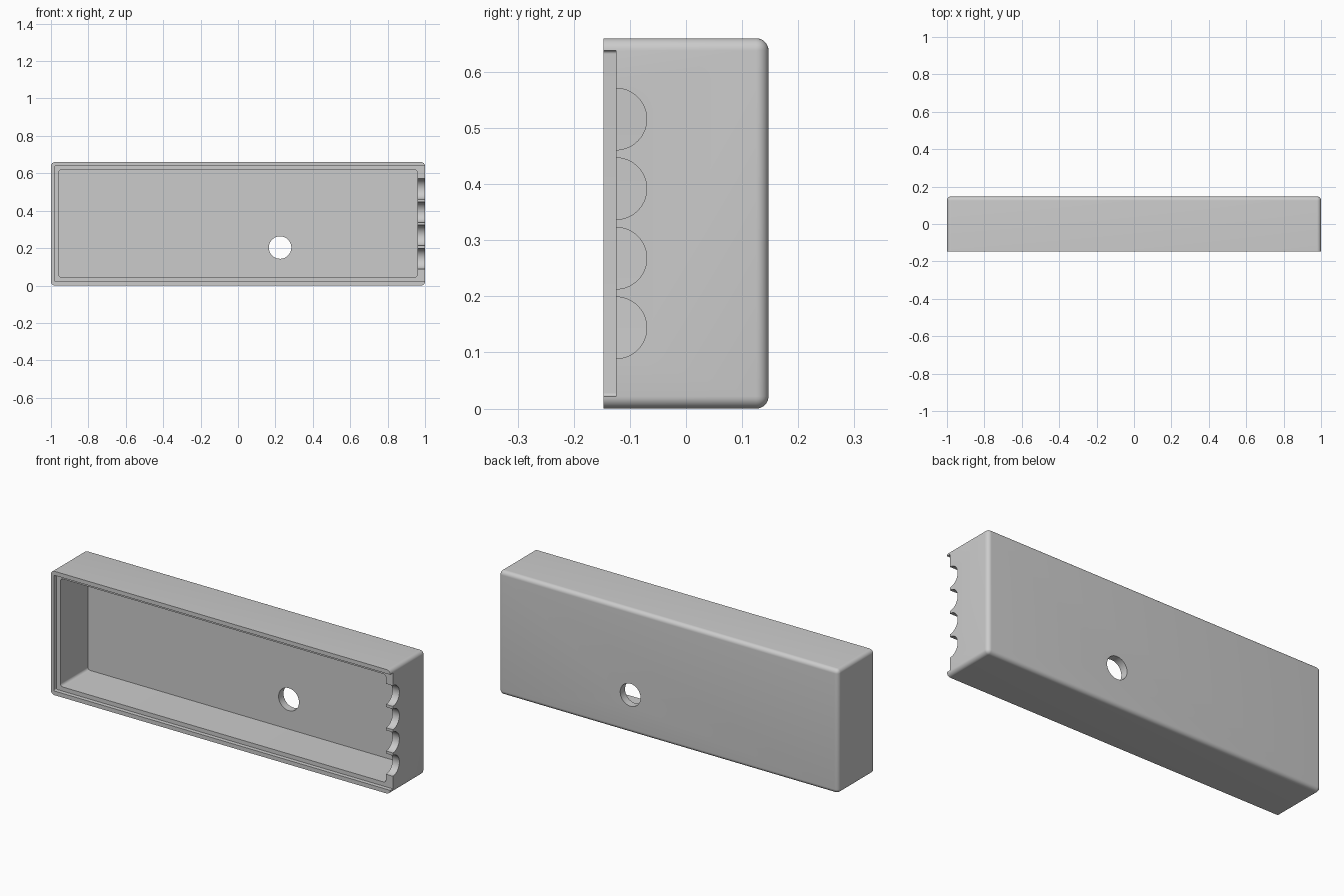
import bpy
import bmesh
import math
from mathutils import Matrix

if "Cube" in bpy.data.objects:
    bpy.data.objects.remove(bpy.data.objects["Cube"], do_unlink=True)

WIDTH, DEPTH, HEIGHT = 2.0, 0.294, 0.66
FRONT, BACK = -DEPTH / 2, DEPTH / 2
LIP, WALL = 0.022, 0.041
LEDGE = FRONT + LIP


def add_object(name, bm):
    bmesh.ops.recalc_face_normals(bm, faces=bm.faces)
    mesh = bpy.data.meshes.new(name)
    bm.to_mesh(mesh)
    bm.free()
    obj = bpy.data.objects.new(name, mesh)
    bpy.context.collection.objects.link(obj)
    return obj


def rounded_box(name, low, high, radius, round_back=False):
    """Box with its depth-wise edges rounded, and optionally its back rim."""
    bm = bmesh.new()
    bmesh.ops.create_cube(bm, size=1)
    for v in bm.verts:
        v.co = [h if c > 0 else l for c, l, h in zip(v.co, low, high)]
    edges = []
    for e in bm.edges:
        a, b = (v.co.y for v in e.verts)
        if abs(a - b) > 0.001 or (round_back and min(a, b) > high[1] - 0.001):
            edges.append(e)
    bmesh.ops.bevel(bm, geom=edges, offset=radius, offset_type='OFFSET',
                    segments=8, profile=0.5, affect='EDGES')
    return add_object(name, bm)


def cylinder(name, center, radius, length, axis):
    bm = bmesh.new()
    bmesh.ops.create_cone(
        bm, cap_ends=True, segments=64, radius1=radius, radius2=radius, depth=length,
        matrix=Matrix.Translation(center) @ Matrix.Rotation(math.pi / 2, 4, axis))
    return add_object(name, bm)


# Tray body, open to the front
tray = rounded_box("tray_body", (-1, FRONT, 0), (1, BACK, HEIGHT), LIP, True)

# Main cavity, cover ledge running out through one end, and back hole
cutters = [
    rounded_box("cavity_cutter", (-1 + WALL, FRONT - 0.1, WALL + 0.003),
                (1 - WALL, BACK - WALL, HEIGHT - WALL), 0.015),
    rounded_box("ledge_cutter", (-1 + LIP * 0.8, FRONT - 0.1, LIP),
                (1.1, LEDGE, HEIGHT - LIP), 0.006),
    cylinder("hole_cutter", (0.225, BACK, 0.203), 0.06, 0.2, 'X'),
]

# Row of half-round notches in the end wall
for i in range(4):
    cutters.append(cylinder(f"notch_cutter_{i + 1}", (1, LEDGE, 0.144 + i * 0.124),
                            0.055, 0.2, 'Y'))

for cutter in cutters:
    cutter.hide_render = True
    mod = tray.modifiers.new(cutter.name, 'BOOLEAN')
    mod.operation = 'DIFFERENCE'
    mod.solver = 'EXACT'
    mod.object = cutter

# Bake the cuts and discard the cutters
bpy.context.view_layer.update()
graph = bpy.context.evaluated_depsgraph_get()
final_mesh = bpy.data.meshes.new_from_object(tray.evaluated_get(graph))
tray.modifiers.clear()
tray.data = final_mesh
for cutter in cutters:
    bpy.data.objects.remove(cutter, do_unlink=True)

# Plain grey plastic
grey = bpy.data.materials.new("plain_grey")
grey.use_nodes = True
color = (0.6, 0.6, 0.6, 1)
grey.diffuse_color = color
grey.node_tree.nodes["Principled BSDF"].inputs["Base Color"].default_value = color
tray.data.materials.clear()
tray.data.materials.append(grey)

bpy.ops.object.select_all(action='DESELECT')
tray.select_set(True)
bpy.context.view_layer.objects.active = tray
bpy.ops.object.shade_smooth_by_angle(angle=math.radians(30))
